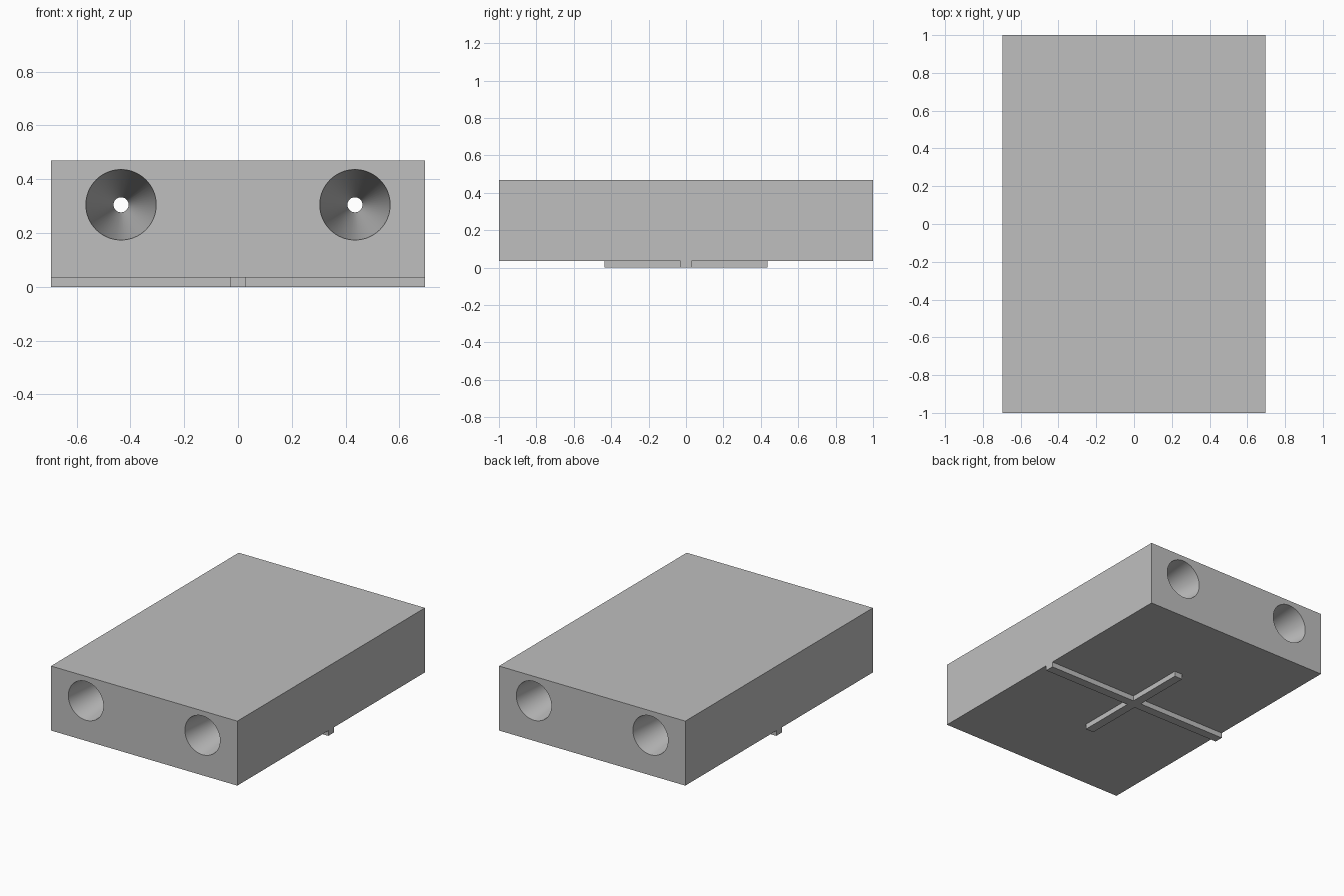
import bpy, bmesh, math
from mathutils import Matrix

HALF_W, HALF_L = 0.695, 1.0
RIB_H, TOP = 0.035, 0.47
RIB_HALF_W, RIB_HALF_L = 0.03, 0.435
HOLE_X, HOLE_Z = 0.435, 0.305
MOUTH_R, WAIST_R = 0.131, 0.028
SIDES = 64

cube = bpy.data.objects.get("Cube")
if cube:
    bpy.data.objects.remove(cube, do_unlink=True)

grey = bpy.data.materials.new("plain grey")
grey.use_nodes = True
colour = (0.52, 0.52, 0.52, 1.0)
grey.diffuse_color = colour
grey.node_tree.nodes["Principled BSDF"].inputs["Base Color"].default_value = colour


def add_object(name, bm):
    """Turn a bmesh into a named grey object."""
    bmesh.ops.recalc_face_normals(bm, faces=bm.faces)
    mesh = bpy.data.meshes.new(name)
    bm.to_mesh(mesh)
    bm.free()
    mesh.materials.append(grey)
    obj = bpy.data.objects.new(name, mesh)
    bpy.context.collection.objects.link(obj)
    return obj


def extrude_outline(name, points, z0, z1):
    """Extrude a flat outline upwards."""
    bm = bmesh.new()
    face = bm.faces.new([bm.verts.new((x, y, z0)) for x, y in points])
    grown = bmesh.ops.extrude_face_region(bm, geom=[face], use_keep_orig=True)["geom"]
    top = [v for v in grown if isinstance(v, bmesh.types.BMVert)]
    bmesh.ops.translate(bm, verts=top, vec=(0, 0, z1 - z0))
    return add_object(name, bm)


def hourglass_cutter(name, x):
    """Two cones meeting at a narrow waist, slightly longer than the body."""
    over = 0.02
    wide = MOUTH_R + (MOUTH_R - WAIST_R) * over / HALF_L
    bm = bmesh.new()
    rings = []
    for y, r in ((-HALF_L - over, wide), (0, WAIST_R), (HALF_L + over, wide)):
        place = Matrix.Translation((x, y, HOLE_Z)) @ Matrix.Rotation(math.pi / 2, 4, "X")
        rings.append(bmesh.ops.create_circle(
            bm, segments=SIDES, radius=r, matrix=place)["verts"])
    for a, b in zip(rings, rings[1:]):
        for i in range(SIDES):
            j = (i + 1) % SIDES
            bm.faces.new((a[i], a[j], b[j], b[i]))
    bm.faces.new(rings[0])
    bm.faces.new(rings[-1])
    cutter = add_object(name, bm)
    cutter.hide_render = True
    return cutter


# Main block
body = extrude_outline(
    "body",
    [(-HALF_W, -HALF_L), (HALF_W, -HALF_L), (HALF_W, HALF_L), (-HALF_W, HALF_L)],
    RIB_H, TOP)

# Two tapered holes running through from front to back
bpy.context.view_layer.objects.active = body
for side, x in (("left", HOLE_X), ("right", -HOLE_X)):
    cutter = hourglass_cutter(side + "_hole_cutter", x)
    cut = body.modifiers.new(side + " hole", "BOOLEAN")
    cut.operation = "DIFFERENCE"
    cut.solver = "EXACT"
    cut.object = cutter
    bpy.ops.object.modifier_apply(modifier=cut.name)
    bpy.data.objects.remove(cutter, do_unlink=True)

bpy.ops.object.select_all(action="DESELECT")
body.select_set(True)
bpy.ops.object.shade_smooth_by_angle(angle=math.radians(10))

# Cross-shaped rib under the block
w = RIB_HALF_W
quarter = [(HALF_W, w), (w, w), (w, RIB_HALF_L)]
outline = (quarter
           + [(-x, y) for x, y in reversed(quarter)]
           + [(-x, -y) for x, y in quarter]
           + [(x, -y) for x, y in reversed(quarter)])
extrude_outline("cross_rib", outline, 0.0, RIB_H)
